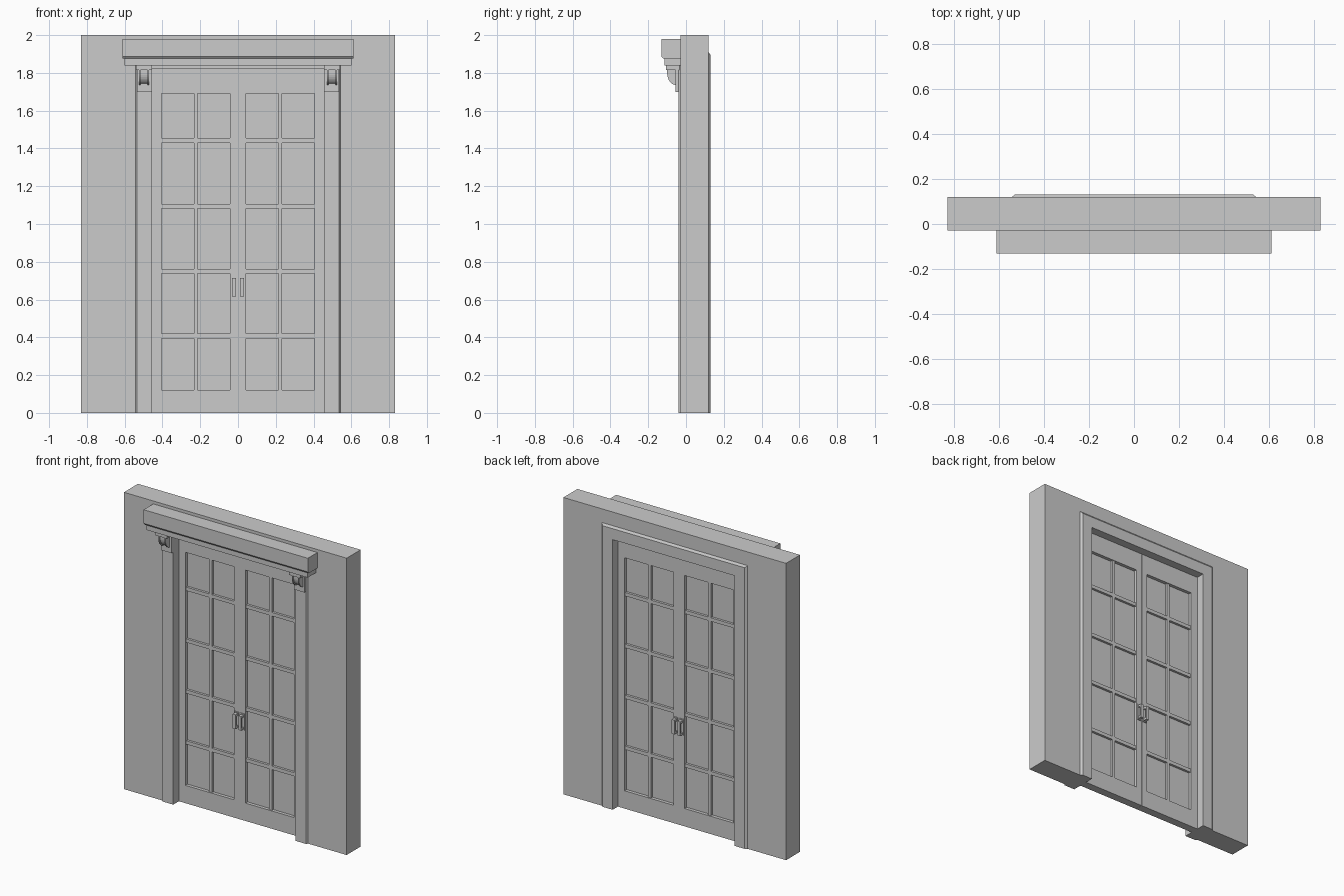
import bpy, bmesh, math

if "Cube" in bpy.data.objects:
    bpy.data.objects.remove(bpy.data.objects["Cube"])

W, H = 0.455, 1.82            # half width and height of the door opening
FRONT, BACK = -0.029, 0.12    # wall faces


def finish(name, bm):
    bmesh.ops.recalc_face_normals(bm, faces=bm.faces)
    me = bpy.data.meshes.new(name)
    bm.to_mesh(me)
    bm.free()
    ob = bpy.data.objects.new(name, me)
    bpy.context.collection.objects.link(ob)
    return ob


def add_box(bm, x0, x1, y0, y1, z0, z1):
    v = [bm.verts.new((x, y, z)) for x in (x0, x1) for y in (y0, y1) for z in (z0, z1)]
    for f in ((0, 1, 3, 2), (4, 6, 7, 5), (0, 4, 5, 1), (2, 3, 7, 6), (0, 2, 6, 4), (1, 5, 7, 3)):
        bm.faces.new([v[i] for i in f])


def boxes(name, specs):
    bm = bmesh.new()
    for s in specs:
        add_box(bm, *s)
    return finish(name, bm)


def mirror_x(ob):
    m = ob.modifiers.new("mirror", 'MIRROR')
    m.use_axis[0] = True
    return ob


def extrude_x(name, profile, x0, x1):
    # (y, z) outline extruded along x
    bm = bmesh.new()
    f = bm.faces.new([bm.verts.new((x0, y, z)) for y, z in profile])
    r = bmesh.ops.extrude_face_region(bm, geom=[f])
    bmesh.ops.translate(bm, vec=(x1 - x0, 0, 0),
                        verts=[g for g in r["geom"] if isinstance(g, bmesh.types.BMVert)])
    return finish(name, bm)


def surround(name, profile):
    # (offset from opening, y) outline swept up, over and down the opening
    bm = bmesh.new()
    rings = []
    for sx, top in ((-1, 0), (-1, 1), (1, 1), (1, 0)):
        rings.append([bm.verts.new((sx * (W + d), y, top * (H + d))) for d, y in profile])
    n = len(profile)
    for a, b in zip(rings, rings[1:]):
        for i in range(n):
            j = (i + 1) % n
            bm.faces.new((a[i], a[j], b[j], b[i]))
    bm.faces.new(rings[0])
    bm.faces.new(rings[-1])
    return finish(name, bm)


# Wall with door opening
bm = bmesh.new()
outline = [(-0.83, 0), (-W, 0), (-W, H), (W, H), (W, 0), (0.83, 0), (0.83, 2), (-0.83, 2)]
f = bm.faces.new([bm.verts.new((x, FRONT, z)) for x, z in outline])
r = bmesh.ops.extrude_face_region(bm, geom=[f])
bmesh.ops.translate(bm, vec=(0, BACK - FRONT, 0),
                    verts=[g for g in r["geom"] if isinstance(g, bmesh.types.BMVert)])
finish("wall", bm)

# Front and back door surrounds with bevelled outer edges
surround("front_surround", [(0, FRONT), (0, -0.04), (0.08, -0.04), (0.088, FRONT)])
surround("back_surround", [(0, BACK), (0, 0.131), (0.074, 0.131), (0.088, BACK)])

# Cornice: bed mould, chamfer and top block
extrude_x("cornice_bed", [(FRONT, 1.84), (-0.115, 1.84), (-0.115, 1.877), (FRONT, 1.877)], -0.6, 0.6)
extrude_x("cornice_top", [(FRONT, 1.875), (-0.12, 1.875), (-0.131, 1.888), (-0.131, 1.98),
                          (FRONT, 1.98)], -0.612, 0.612)

# Brackets: back plate and cap, then a curved corbel with a sunk middle
mirror_x(boxes("bracket_plate", [
    (W, 0.535, -0.056, FRONT, 1.70, 1.818),
    (W, 0.54, -0.105, FRONT, 1.816, 1.84)]))


def corbel(name, depth, bottom, x0, x1):
    pts = [(-0.05, 1.818), (-0.05 - depth, 1.818), (-0.05 - depth, 1.80)]
    for i in range(1, 9):
        a = math.pi / 2 * i / 8
        pts.append((-0.05 - depth * math.cos(a), 1.80 - (1.80 - bottom) * math.sin(a)))
    mirror_x(extrude_x(name, pts, x0, x1))


corbel("corbel_left_cheek", 0.05, 1.735, 0.471, 0.479)
corbel("corbel_middle", 0.042, 1.742, 0.479, 0.516)
corbel("corbel_right_cheek", 0.05, 1.735, 0.516, 0.524)

# Door leaves: stiles and rails
D0, D1 = 0.02, 0.075
X0, X1, Z0, Z1 = 0.042, 0.405, 0.12, 1.69
mirror_x(boxes("door_frame", [
    (0.0005, X0, D0, D1, 0, H),
    (X1, W, D0, D1, 0, H),
    (X0, X1, D0, D1, 0, Z0),
    (X0, X1, D0, D1, Z1, H)]))

# Glazing bars
xm = (X0 + X1) / 2
bars = [(xm - 0.01, xm + 0.01, 0.026, 0.069, Z0, Z1)]
for z in (0.407, 0.75, 1.093, 1.442):
    bars.append((X0, X1, 0.026, 0.069, z - 0.012, z + 0.012))
mirror_x(boxes("glazing_bars", bars))

# Panes
mirror_x(boxes("panes", [(X0, X1, 0.042, 0.053, Z0, Z1)]))

# Pull handles on both faces: back plate and raised grip
handles = []
for face, s in ((D0, -1), (D1, 1)):
    def span(a, b):
        return sorted((face + s * a, face + s * b))
    handles.append((0.006, 0.037, *span(0, 0.006), 0.61, 0.72))
    handles.append((0.011, 0.032, *span(0.006, 0.026), 0.617, 0.632))
    handles.append((0.011, 0.032, *span(0.006, 0.026), 0.698, 0.713))
    handles.append((0.011, 0.032, *span(0.022, 0.032), 0.617, 0.713))
mirror_x(boxes("door_handles", handles))
